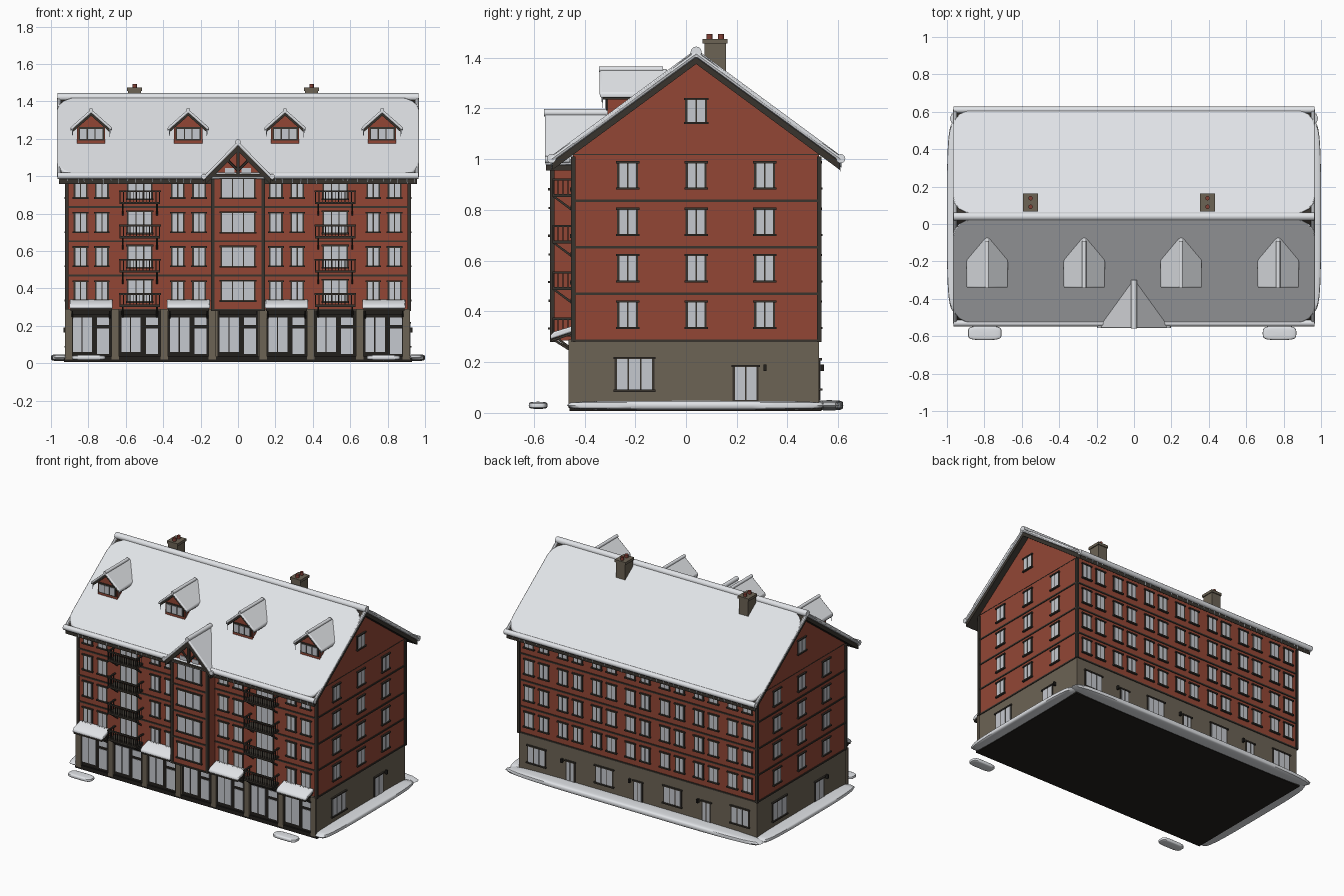
import bpy, bmesh, math, random
from mathutils import Matrix, Vector

if "Cube" in bpy.data.objects:
    bpy.data.objects.remove(bpy.data.objects["Cube"])

random.seed(4)
COLS = {"snow": (0.78, 0.80, 0.83), "brick": (0.29, 0.062, 0.036), "stone": (0.15, 0.125, 0.09),
        "dark_trim": (0.04, 0.034, 0.027), "shop_black": (0.016, 0.014, 0.012),
        "glass": (0.56, 0.58, 0.62), "clay_pot": (0.22, 0.05, 0.035), "ice": (0.6, 0.66, 0.72)}
MATS = {}
for n, c in COLS.items():
    MATS[n] = bpy.data.materials.new(n)
    MATS[n].diffuse_color = (*c, 1)
parts = {}


def mesh(name, mat):
    if name not in parts:
        parts[name] = (bmesh.new(), mat)
    return parts[name][0]


def box(name, mat, x0, x1, y0, y1, z0, z1):
    m = Matrix.Translation(((x0 + x1) / 2, (y0 + y1) / 2, (z0 + z1) / 2))
    m = m @ Matrix.Diagonal((abs(x1 - x0), abs(y1 - y0), abs(z1 - z0), 1))
    bmesh.ops.create_cube(mesh(name, mat), size=1, matrix=m)


def prism(name, mat, pts, axis, a, b):
    """Extrude a (y,z) profile along x or an (x,z) profile along y."""
    bm = mesh(name, mat)
    at = (lambda p, t: (t, p[0], p[1])) if axis == "x" else (lambda p, t: (p[0], t, p[1]))
    A, B = [[bm.verts.new(at(p, t)) for p in pts] for t in (a, b)]
    bm.faces.new(A)
    bm.faces.new(B)
    for i in range(len(pts)):
        j = (i + 1) % len(pts)
        bm.faces.new((A[i], A[j], B[j], B[i]))


def chevron(name, mat, c, half, top, slope, thick, axis, a, b):
    e = top - slope * half
    prism(name, mat, [(c - half, e), (c, top), (c + half, e), (c + half, e - thick),
                      (c, top - thick), (c - half, e - thick)], axis, a, b)


def rod(name, mat, p, q, r0, r1=None, n=12):
    p, q = Vector(p), Vector(q)
    d = q - p
    m = Matrix.Translation((p + q) / 2) @ d.to_track_quat("Z", "Y").to_matrix().to_4x4()
    bmesh.ops.create_cone(mesh(name, mat), cap_ends=True, segments=n, radius1=r0,
                          radius2=r0 if r1 is None else r1, depth=d.length, matrix=m)


# Main dimensions
X, F, B, C = 0.915, -0.445, 0.525, 0.04      # half length, front, back, ridge line
BAY, SL = -0.53, 0.737                       # bay front, roof slope
FLOORS = [0.387 + 0.183 * i for i in range(4)]
BAYS = [-0.785, -0.525, -0.265, 0, 0.26, 0.52, 0.78]
WALL = {"front": lambda u, v: (u, F - v), "bay": lambda u, v: (u, BAY - v),
        "back": lambda u, v: (u, B + v), "right": lambda u, v: (X + v, u),
        "left": lambda u, v: (-X - v, 2 * C - u)}


def wbox(w, name, mat, u0, u1, v0, v1, z0, z1):
    p, q = WALL[w](u0, v0), WALL[w](u1, v1)
    box(name, mat, p[0], q[0], p[1], q[1], z0, z1)


def window(w, u, z, wd, h, n=2, sill=True):
    """Dark frame plate, glass panes, lintel and sill."""
    a, z0, z1 = wd / 2, z - h / 2, z + h / 2
    wbox(w, w + "_window_frames", "dark_trim", u - a - .006, u + a + .006, -.004, .004, z0 - .005, z1 + .005)
    for i in range(n):
        l = u - a + wd * i / n
        wbox(w, w + "_window_glass", "glass", l + .003, l + wd / n - .003, 0, .006, z0, z1)
    wbox(w, w + "_lintels", "dark_trim", u - a - .011, u + a + .011, -.004, .011, z1, z1 + .009)
    if sill:
        wbox(w, w + "_sills", "dark_trim", u - a - .011, u + a + .011, -.004, .013, z0 - .009, z0)


def door(w, u, wd=0.075):
    window(w, u, 0.115, wd, 0.13, 2, False)
    wbox(w, w + "_door_lamps", "shop_black", u + wd / 2 + .025, u + wd / 2 + .037, 0, .018, .165, .19)


# Body: ground slab, stone base, brick house with gables
box("ground_slab", "shop_black", -.93, .93, F - .015, B + .01, 0.008, .035)
box("stone_base", "stone", -X, X, F, B, .03, .285)
prism("brick_body", "brick", [(F, .285), (B, .285), (B, 1.022), (C, 1.382), (F, 1.022)], "x", -X, X)
box("front_bay", "brick", -.135, .135, BAY, F + .02, .285, 1.02)

# Floor bands and corner boards
for z in (.285, .47, .652, .836):
    for w, a, b in (("front", -X, X), ("back", -X, X), ("right", F, B), ("left", F, B), ("bay", -.135, .135)):
        wbox(w, "floor_bands", "dark_trim", a, b, -.004, .005, z - .005, z + .005)
for w in ("right", "left"):
    wbox(w, "floor_bands", "dark_trim", F, B, -.004, .002, 1.017, 1.021)
for x in (-X, X):
    for y in (F, B):
        box("corner_boards", "dark_trim", x - .009, x + .009, y - .009, y + .009, .28, 1.01)
for x in (-.135, .135):
    box("corner_boards", "dark_trim", x - .009, x + .009, BAY - .006, BAY + .012, .28, 1.01)

# Windows
for z in FLOORS:
    for x in (BAYS[0], BAYS[2], BAYS[4], BAYS[6]):
        for d in (-.057, .057):
            window("front", x + d, z, .062, .095)
    for x in (BAYS[1], BAYS[5]):
        window("front", x, z, .125, .11, 3)
    window("bay", 0, z, .175, .1, 3)
    for x in BAYS:
        for d in (-.057, .057):
            window("back", x + d, z, .062, .095)
    for w in ("right", "left"):
        for y in (-.23, C, .31):
            window(w, y, z, .07, .095)
for w in ("right", "left"):
    window(w, C, 1.19, .075, .085)
    window(w, -.203, .152, .145, .12, 3)
    door(w, .235, .09)
for i, x in enumerate(BAYS):
    if i % 2:
        door("back", x, .06)
    else:
        window("back", x, .152, .13, .11, 3)

# Shop fronts between stone pillars
for x in BAYS:
    wbox("front", "shop_panels", "shop_black", x - .11, x + .11, -.004, .005, .03, .28)
    wbox("front", "shop_glass", "glass", x - .098, x - .052, 0, .008, .06, .245)
    wbox("front", "shop_glass", "glass", x - .046, x + .005, 0, .008, .06, .245)
    wbox("front", "shop_glass", "glass", x + .032, x + .096, 0, .008, .05, .185)
    wbox("front", "shop_glass", "glass", x + .032, x + .096, 0, .008, .205, .245)
    wbox("front", "shop_sign_boards", "shop_black", x - .1, x + .1, 0, .016, .257, .281)
for x in (-.905, -.657, -.395, -.137, .135, .39, .65, .9):
    wbox("front", "stone_pillars", "stone", x - .02, x + .02, 0, .018, .02, .29)

# Awnings with snow
for x in BAYS[::2]:
    prism("awnings", "dark_trim", [(F, .32), (-.53, .29), (-.53, .28), (F, .31)], "x", x - .11, x + .11)
    prism("awning_snow", "snow", [(F, .343), (-.52, .32), (-.535, .305), (-.535, .29), (F, .32)], "x", x - .115, x + .115)
    for s in (-.1, .1):
        prism("awning_struts", "dark_trim", [(F, .235), (F, .248), (-.515, .29), (-.525, .285)], "x", x + s - .004, x + s + .004)

# Balconies
for x in (BAYS[1], BAYS[5]):
    for i in range(4):
        z, h, y = .302 + .183 * i, .107, -.527
        box("balcony_floors", "dark_trim", x - h, x + h, y, F, z, z + .012)
        box("balcony_rails", "dark_trim", x - h, x + h, y, y + .01, z + .064, z + .073)
        for s in (-h, h):
            box("balcony_rails", "dark_trim", x + s - .005, x + s + .005, y, F, z + .064, z + .073)
            prism("balcony_struts", "dark_trim", [(F, z - .06), (F, z - .048), (-.512, z), (-.525, z)],
                  "x", x + s * .85 - .005, x + s * .85 + .005)
            for k in range(4):
                box("balcony_balusters", "dark_trim", x + s - .002, x + s + .002,
                    y + .02 * k, y + .004 + .02 * k, z, z + .066)
        for k in range(13):
            u = x - h + .003 + k * (2 * h - .006) / 12
            box("balcony_balusters", "dark_trim", u - .002, u + .002, y + .002, y + .006, z, z + .066)

# Main roof: dark deck, rounded snow sheets, snow rolls
chevron("roof_deck", "dark_trim", C, .567, 1.417, SL, .042, "x", -.957, .957)
for s in (-1, 1):
    bm, vs = mesh("roof_snow", "snow"), []
    for sx, sd, a0 in ((1, 1, 0), (-1, 1, 90), (-1, -1, 180), (1, -1, 270)):
        for k in range(5):
            a = math.radians(a0 + k * 22.5)
            x = sx * .85 + .118 * math.cos(a)
            d = .2925 + sd * .19 + .09 * math.sin(a)
            vs.append(bm.verts.new((x, C + s * d, 1.434 - SL * d)))
    f = bm.faces.new(vs)
    up = bmesh.ops.extrude_face_region(bm, geom=[f])
    for v in up["geom"]:
        if isinstance(v, bmesh.types.BMVert):
            v.co.z -= .022
    rod("eave_snow_rolls", "snow", (-.965, C + s * .57, 1.002), (.965, C + s * .57, 1.002), .018)
    for sx in (-.957, .957):
        rod("gable_snow_rolls", "snow", (sx, C, 1.415), (sx, C + s * .57, 1.0), .011, n=8)
rod("ridge_snow_roll", "snow", (-.965, C, 1.422), (.965, C, 1.422), .022)

# Front bay gable
prism("bay_gable_wall", "brick", [(-.135, 1.0), (.135, 1.0), (0, 1.14)], "y", BAY, -.3)
chevron("bay_gable_roof", "dark_trim", 0, .175, 1.168, 1.02, .035, "y", -.552, -.29)
chevron("bay_gable_snow", "snow", 0, .187, 1.187, 1.02, .022, "y", -.556, -.28)
rod("bay_gable_ridge_roll", "snow", (0, -.56, 1.183), (0, -.3, 1.183), .015)
for s in (-1, 1):
    rod("bay_gable_eave_rolls", "snow", (s * .183, -.556, .998), (s * .183, -.46, .998), .014)
    rod("bay_gable_truss", "dark_trim", (0, -.54, 1.03), (s * .055, -.54, 1.085), .007, n=6)
box("bay_gable_truss", "dark_trim", -.007, .007, -.548, BAY, 1.0, 1.14)
box("bay_gable_truss", "dark_trim", -.15, .15, -.548, BAY, .996, 1.012)
for s in (-.045, .045):
    box("bay_gable_glass", "glass", s - .025, s + .025, -.536, BAY, 1.015, 1.045)

# Dormers
for x in (-.785, -.266, .252, .771):
    prism("dormer_walls", "brick", [(x - .075, 1.13), (x + .075, 1.13), (x + .075, 1.265), (x, 1.325),
                                    (x - .075, 1.265)], "y", -.31, -.06)
    chevron("dormer_roofs", "dark_trim", x, .1, 1.343, .88, .02, "y", -.332, -.08)
    chevron("dormer_snow", "snow", x, .11, 1.358, .88, .02, "y", -.34, -.075)
    rod("dormer_ridge_rolls", "snow", (x, -.343, 1.354), (x, -.09, 1.354), .011)
    box("dormer_window_frames", "dark_trim", x - .068, x + .068, -.316, -.3, 1.192, 1.262)
    for k in (-1, 0, 1):
        box("dormer_glass", "glass", x + k * .042 - .018, x + k * .042 + .018, -.319, -.31, 1.2, 1.252)
    for s in (-1, 1):
        rod("icicles", "ice", (x + s * .1, -.33, 1.2), (x + s * .1, -.33, 1.26), 0, .005, 6)

# Chimneys
for x in (-.553, .393):
    box("chimneys", "stone", x - .035, x + .035, .073, .157, 1.3, 1.46)
    box("chimney_caps", "stone", x - .041, x + .041, .066, .163, 1.455, 1.473)
    for y in (.092, .138):
        rod("chimney_pots", "clay_pot", (x, y, 1.465), (x, y, 1.493), .012)

# Icicles under the eaves
for i in range(44):
    x = -.95 + 1.9 * i / 43 + random.uniform(-.01, .01)
    for y in (C - .57, C + .57):
        if y > 0 or abs(x) > .2:
            rod("icicles", "ice", (x, y, .975 - random.uniform(0, .025)), (x, y, .995), 0, .005, 6)

# Ground snow drifts and front mounds, pinched toward the ends
def drift(name, x, y, hx, hy, h):
    bm = mesh(name, "snow")
    r = bmesh.ops.create_uvsphere(bm, u_segments=32, v_segments=10, radius=1)
    for v in r["verts"]:
        c = [math.copysign(abs(t) ** .5, t) for t in v.co]
        v.co = (x + hx * c[0], y + hy * c[1], .03 + h * c[2])


for s in (-1, 1):
    drift("side_snow_drift", s * .945, C, .055, .51, .018)
    drift("front_snow_mound", -.01 + s * .788, -.583, .09, .037, .014)
drift("back_snow_drift", 0, .565, .985, .055, .02)

# Turn every collected part into an object
for name, (bm, mat) in parts.items():
    bmesh.ops.recalc_face_normals(bm, faces=bm.faces)
    me = bpy.data.meshes.new(name)
    bm.to_mesh(me)
    bm.free()
    me.materials.append(MATS[mat])
    ob = bpy.data.objects.new(name, me)
    bpy.context.collection.objects.link(ob)
    if mat in ("snow", "ice", "clay_pot"):
        if name in ("roof_snow", "awning_snow", "bay_gable_snow", "dormer_snow"):
            bv = ob.modifiers.new("soft_edge", "BEVEL")
            bv.width, bv.segments = .006, 2
        bpy.ops.object.select_all(action="DESELECT")
        ob.select_set(True)
        bpy.context.view_layer.objects.active = ob
        bpy.ops.object.shade_smooth_by_angle(angle=math.radians(40))

for m in bpy.data.materials:
    if m.users and not m.is_grease_pencil:
        m.use_nodes = True
        m.node_tree.nodes["Principled BSDF"].inputs["Base Color"].default_value = m.diffuse_color
